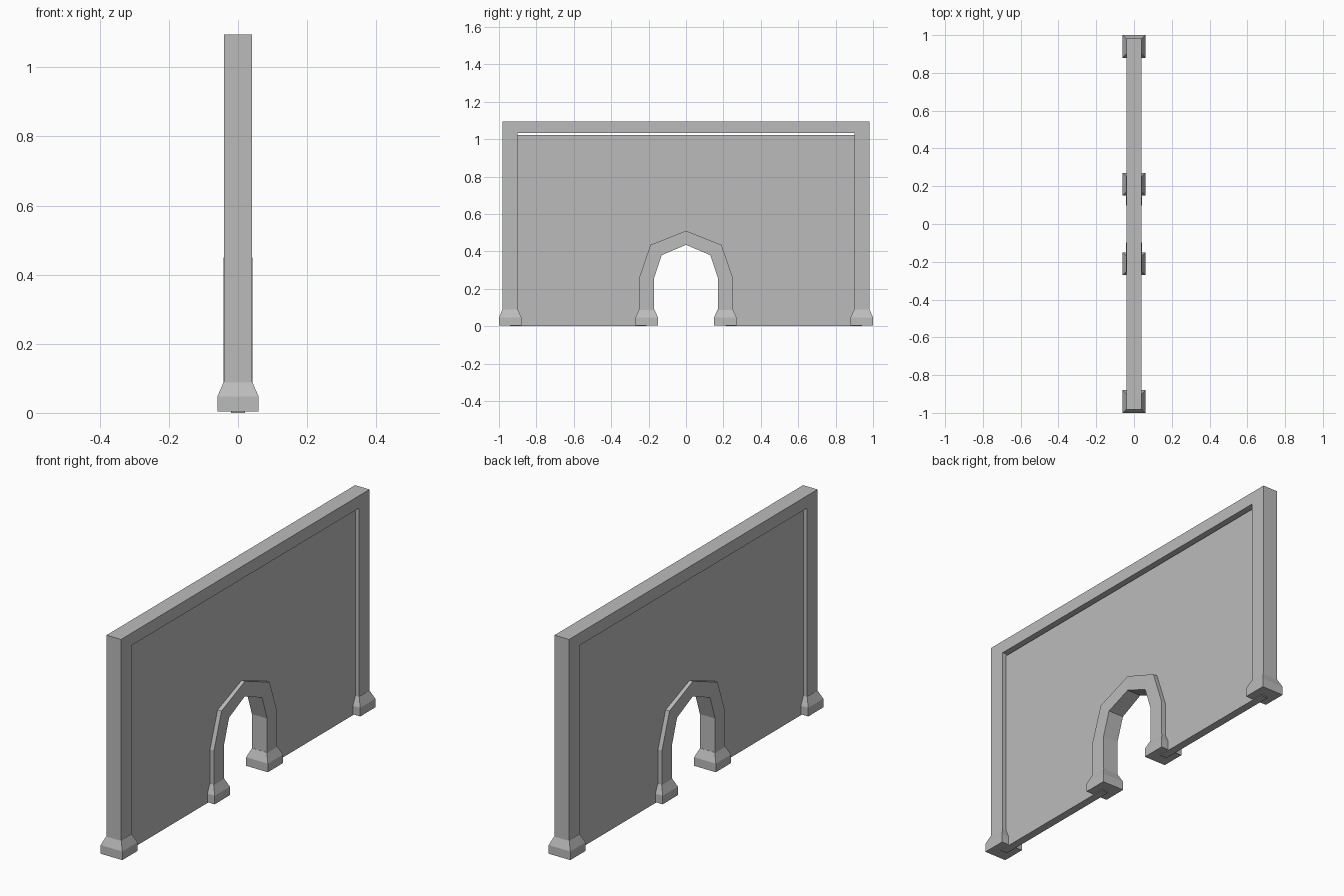
import bpy, bmesh

if "Cube" in bpy.data.objects:
    bpy.data.objects.remove(bpy.data.objects["Cube"])

stone = bpy.data.materials.new("grey stone")
stone.diffuse_color = (0.5, 0.5, 0.5, 1)
stone.use_nodes = True
stone.node_tree.nodes["Principled BSDF"].inputs["Base Color"].default_value = stone.diffuse_color


def finish(bm, name):
    bmesh.ops.recalc_face_normals(bm, faces=bm.faces)
    mesh = bpy.data.meshes.new(name)
    bm.to_mesh(mesh)
    bm.free()
    mesh.materials.append(stone)
    obj = bpy.data.objects.new(name, mesh)
    bpy.context.collection.objects.link(obj)
    return obj


def mirrored(half):
    """Complete a y-z path from its +y half, which ends on the centre line."""
    return half + [(-y, z) for y, z in reversed(half[:-1])]


def band(name, outer, inner, depth):
    """Sweep a four-sided section between two paths; depth is half thickness."""
    bm = bmesh.new()
    rings = []
    for (yo, zo), (yi, zi), d in zip(outer, inner, depth):
        rings.append([bm.verts.new(p) for p in
                      ((d, yo, zo), (-d, yo, zo), (-d, yi, zi), (d, yi, zi))])
    for a, b in zip(rings, rings[1:]):
        for i in range(4):
            j = (i + 1) % 4
            bm.faces.new((a[i], a[j], b[j], b[i]))
    bm.faces.new(rings[0])
    bm.faces.new(rings[-1])
    return finish(bm, name)


def base(name, y):
    """Square plinth with a sloped shoulder."""
    bm = bmesh.new()
    rings = []
    for z, r in ((0.004, 0.06), (0.047, 0.06), (0.09, 0.041)):
        rings.append([bm.verts.new((sx * r, y + sy * r, z))
                      for sx, sy in ((1, 1), (-1, 1), (-1, -1), (1, -1))])
    for a, b in zip(rings, rings[1:]):
        for i in range(4):
            j = (i + 1) % 4
            bm.faces.new((a[i], a[j], b[j], b[i]))
    bm.faces.new(rings[0])
    bm.faces.new(rings[-1])
    return finish(bm, name)


# Recessed wall panel with the doorway notch, built as quads between two paths
T = 0.02
band("wall_panel",
     mirrored([(0.94, 0), (0.94, 1.023), (0.21, 1.023), (0.16, 1.023), (0, 1.023)]),
     mirrored([(0.21, 0), (0.21, 0.26), (0.21, 0.262), (0.16, 0.41), (0, 0.472)]),
     [T] * 9)

# Outer frame: two posts and the top beam
band("outer_frame",
     mirrored([(0.982, 0.02), (0.982, 1.095), (0, 1.095)]),
     mirrored([(0.90, 0.02), (0.90, 1.033), (0, 1.033)]),
     [0.04] * 5)

# Pointed arch around the doorway
band("door_arch",
     mirrored([(0.25, 0.02), (0.25, 0.26), (0.19, 0.435), (0, 0.51)]),
     mirrored([(0.17, 0.02), (0.17, 0.26), (0.13, 0.38), (0, 0.435)]),
     [0.042, 0.042, 0.042, 0.038, 0.042, 0.042, 0.042])

# Plinths under the posts and arch legs
for side, s in (("back", 1), ("front", -1)):
    base("post_base_" + side, s * 0.94)
    base("arch_base_" + side, s * 0.21)
